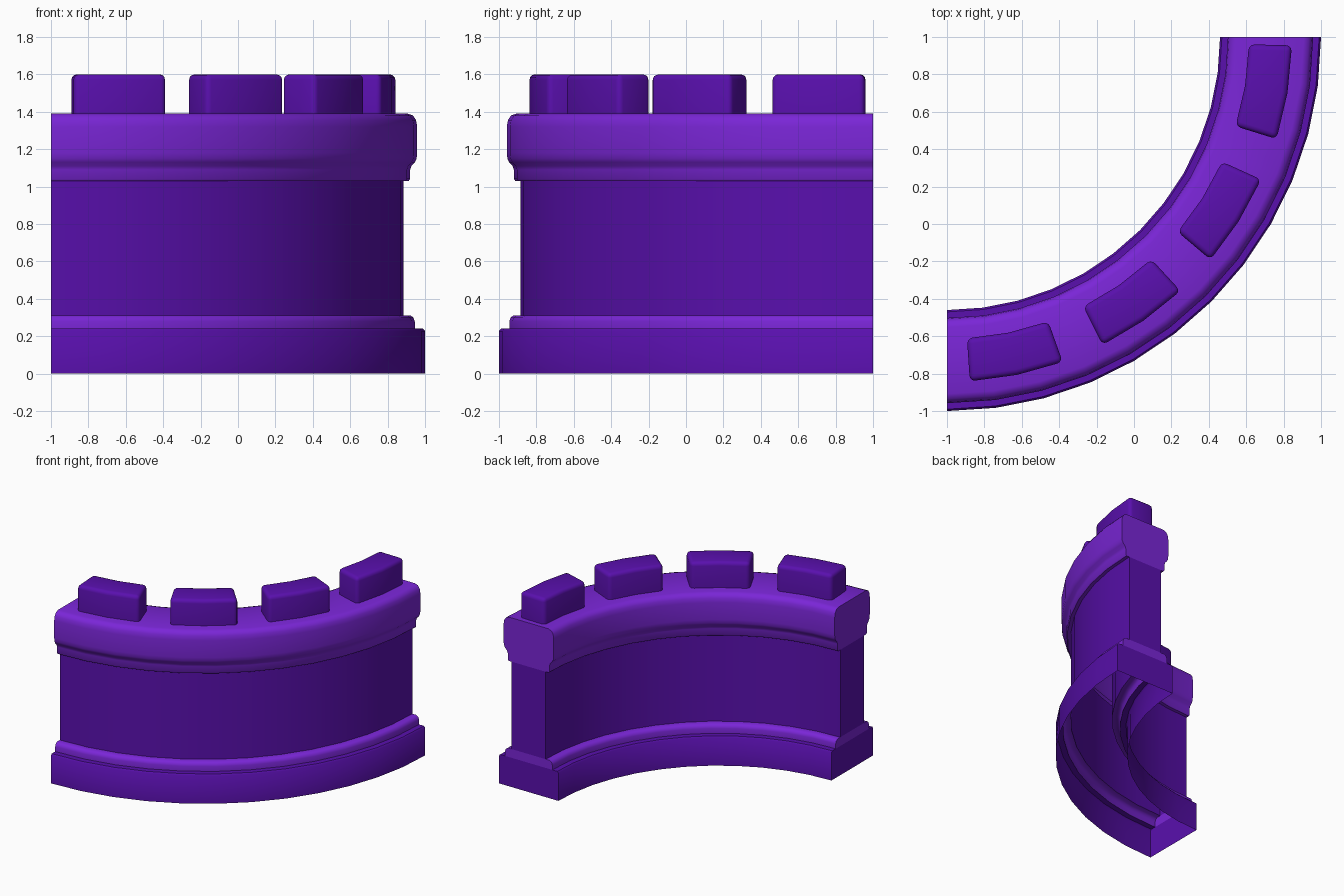
import bpy, bmesh
from math import radians, sin, cos

if "Cube" in bpy.data.objects:
    bpy.data.objects.remove(bpy.data.objects["Cube"], do_unlink=True)

CENTRE_X, CENTRE_Y = -1, 1      # centre of the quarter circle
MID_RADIUS = 1.73


def make_material(name, colour):
    mat = bpy.data.materials.new(name)
    mat.use_nodes = True
    mat.diffuse_color = colour
    mat.node_tree.nodes["Principled BSDF"].inputs["Base Color"].default_value = colour
    return mat


deep_purple = make_material("deep purple", (0.1, 0.005, 0.42, 1))
bright_purple = make_material("bright purple", (0.195, 0.019, 0.68, 1))


def arc_point(radius, degrees, z):
    a = radians(degrees)
    return CENTRE_X + radius * sin(a), CENTRE_Y - radius * cos(a), z


def sweep(name, half_profile, mat, start=0, end=90, steps=12, top=False, bevel=0):
    """Mirror a half profile about the wall's mid line and sweep it along the arc."""
    bm = bmesh.new()
    count = len(half_profile)
    profile = half_profile + [(-d, z) for d, z in reversed(half_profile)]
    rings = []
    for i in range(steps + 1):
        angle = start + (end - start) * i / steps
        rings.append([bm.verts.new(arc_point(MID_RADIUS + d, angle, z)) for d, z in profile])
    for a, b in zip(rings, rings[1:]):
        for j in range(len(profile) - 1):
            if j != count - 1 or top:
                bm.faces.new((a[j], b[j], b[j + 1], a[j + 1]))
    # End caps, as a ladder of quads between the outer and inner sides
    for ring in (rings[0], rings[-1]):
        for j in range(count - 1):
            bm.faces.new((ring[j], ring[j + 1], ring[-2 - j], ring[-1 - j]))
    bmesh.ops.recalc_face_normals(bm, faces=bm.faces)
    # An open sweep may be oriented inside out: the outer side must face outwards
    bm.faces.ensure_lookup_table()
    first = bm.faces[0]
    outward = first.calc_center_median()
    outward.x -= CENTRE_X
    outward.y -= CENTRE_Y
    outward.z = 0
    if first.normal.dot(outward) < 0:
        bmesh.ops.reverse_faces(bm, faces=bm.faces)
    if bevel:
        edges = [e for e in bm.edges if len(e.link_faces) == 2
                 and e.calc_face_angle() > radians(40)]
        bmesh.ops.bevel(bm, geom=edges, offset=bevel, segments=3, profile=0.5,
                        affect='EDGES', clamp_overlap=True)
    mesh = bpy.data.meshes.new(name)
    bm.to_mesh(mesh)
    bm.free()
    mesh.materials.append(mat)
    obj = bpy.data.objects.new(name, mesh)
    bpy.context.collection.objects.link(obj)
    bpy.ops.object.select_all(action='DESELECT')
    obj.select_set(True)
    bpy.context.view_layer.objects.active = obj
    bpy.ops.object.shade_smooth_by_angle(angle=radians(40))
    return obj


# Hollow wall, open underneath
sweep("plinth", [(.27, 0), (.27, .228), (.26, .24), (.215, .24)], deep_purple)
sweep("base_moulding", [(.215, .24), (.215, .28), (.208, .3), (.19, .312), (.155, .312)],
      bright_purple)
sweep("wall", [(.155, .312), (.155, 1.03)], deep_purple)
sweep("cornice", [(.155, 1.03), (.182, 1.03), (.19, 1.04), (.19, 1.09), (.197, 1.11),
                  (.215, 1.13), (.225, 1.15), (.228, 1.18), (.228, 1.32), (.222, 1.355),
                  (.206, 1.38), (.178, 1.39)], bright_purple, top=True)

# Battlements along the top
for i in range(4):
    start = 3.8 + 23 * i
    sweep(f"battlement_{i + 1}", [(.115, 1.385), (.115, 1.6)], deep_purple,
          start, start + 15.8, steps=2, top=True, bevel=.03)
